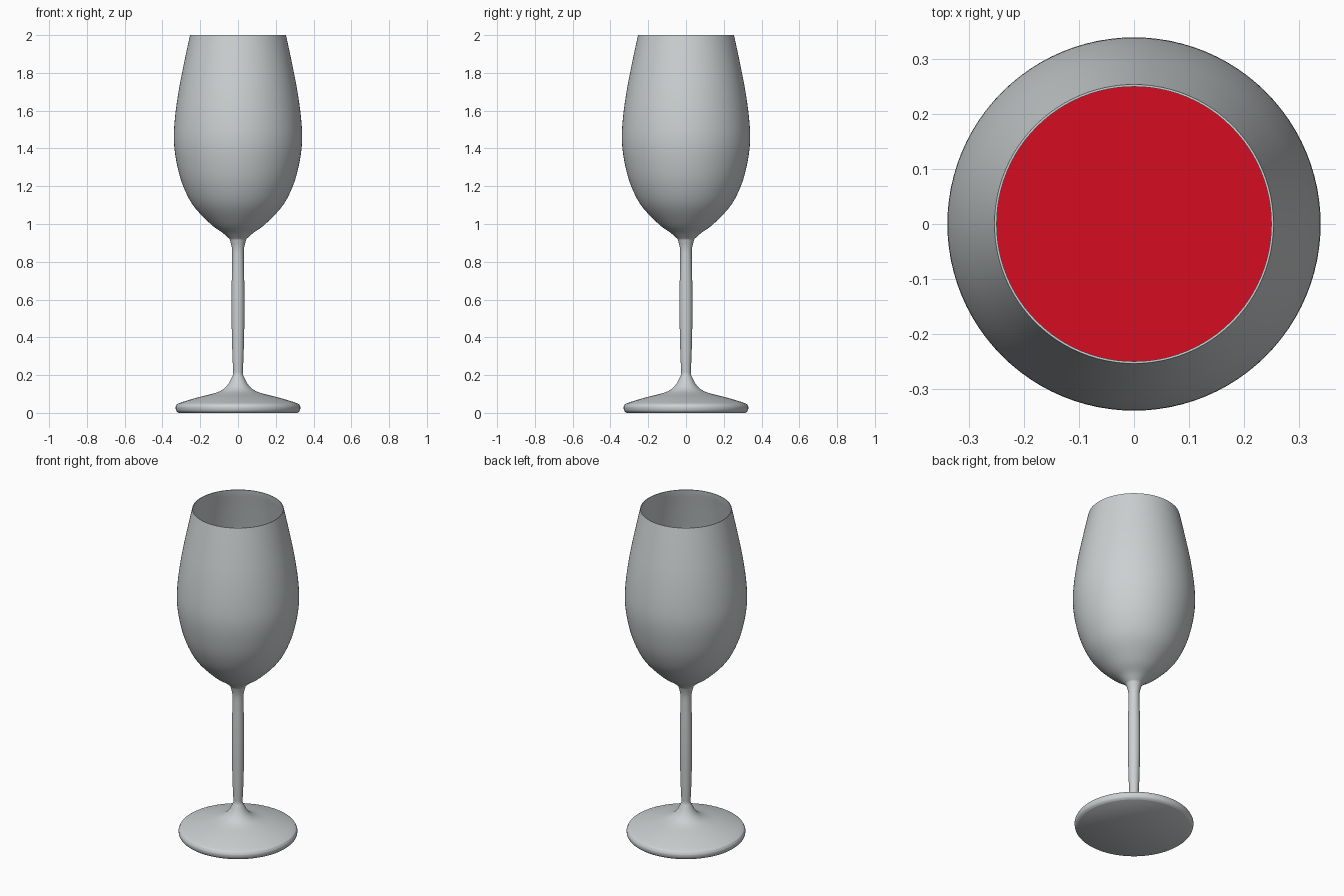
import bpy, bmesh, math

if "Cube" in bpy.data.objects:
    bpy.data.objects.remove(bpy.data.objects["Cube"])

SEG = 96
WALL = 0.006
WINE_Z = 1.42


def material(name, rgb):
    m = bpy.data.materials.new(name)
    m.diffuse_color = (*rgb, 1)
    m.use_nodes = True
    m.node_tree.nodes["Principled BSDF"].inputs["Base Color"].default_value = m.diffuse_color
    return m


def smooth_curve(pts, n=5):
    """Catmull-Rom interpolation through (radius, height) points."""
    p = [pts[0]] + pts + [pts[-1]]
    out = []
    for a, b, c, d in zip(p, p[1:], p[2:], p[3:]):
        for i in range(n):
            t = i / n
            out.append(tuple(0.5 * (2 * b[k] + (c[k] - a[k]) * t
                       + (2 * a[k] - 5 * b[k] + 4 * c[k] - d[k]) * t * t
                       + (3 * b[k] - a[k] - 3 * c[k] + d[k]) * t ** 3) for k in (0, 1)))
    return out + [pts[-1]]


def lathe(name, profile, mat):
    """Revolve a profile that starts and ends on the z axis."""
    bm = bmesh.new()
    rings = []
    for r, z in profile:
        if r < 1e-6:
            rings.append([bm.verts.new((0, 0, z))] * SEG)
        else:
            rings.append([bm.verts.new((r * math.cos(2 * math.pi * i / SEG),
                                        r * math.sin(2 * math.pi * i / SEG), z)) for i in range(SEG)])
    for lo, hi in zip(rings, rings[1:]):
        for i in range(SEG):
            j = (i + 1) % SEG
            quad = list(dict.fromkeys((lo[i], lo[j], hi[j], hi[i])))
            bm.faces.new(quad)
    bmesh.ops.recalc_face_normals(bm, faces=bm.faces)
    me = bpy.data.meshes.new(name)
    bm.to_mesh(me)
    bm.free()
    ob = bpy.data.objects.new(name, me)
    bpy.context.collection.objects.link(ob)
    me.materials.append(mat)
    bpy.ops.object.select_all(action='DESELECT')
    ob.select_set(True)
    bpy.context.view_layer.objects.active = ob
    bpy.ops.object.shade_smooth_by_angle(angle=math.radians(40))
    return ob


glass = material("grey glass", (0.60, 0.63, 0.64))
red = material("red wine", (0.66, 0.004, 0.016))

# Outer silhouette: foot, stem and bowl
foot = smooth_curve([(0.315, 0), (0.326, 0.01), (0.33, 0.025), (0.327, 0.038), (0.31, 0.052),
                     (0.22, 0.08), (0.125, 0.104), (0.08, 0.124), (0.05, 0.155), (0.025, 0.205)])
stem = smooth_curve([(0.025, 0.205), (0.030, 0.32), (0.034, 0.5), (0.034, 0.65),
                     (0.031, 0.8), (0.032, 0.87), (0.044, 0.92)])
bowl = smooth_curve([(0.044, 0.92), (0.08, 0.952), (0.145, 1.0), (0.235, 1.095), (0.29, 1.2),
                     (0.322, 1.31), (0.339, 1.43), (0.335, 1.55), (0.315, 1.7),
                     (0.284, 1.86), (0.254, 2.0)])

# Thin inner wall of the bowl, from its bottom to the rim
inner = [(0, 0.96)] + [(r - WALL, z) for r, z in bowl if z > 0.99]
inner[-1] = (0.250, 2.0)

lathe("wine_glass", [(0, 0)] + foot + stem[1:] + bowl[1:] + inner[::-1], glass)

# Wine filling the lower bowl, with a flat top
body = [(0, 0.963)] + [(r - 0.002, z) for r, z in inner[1:] if z < WINE_Z]
lathe("wine", body + [(0.331, WINE_Z), (0, WINE_Z)], red)
